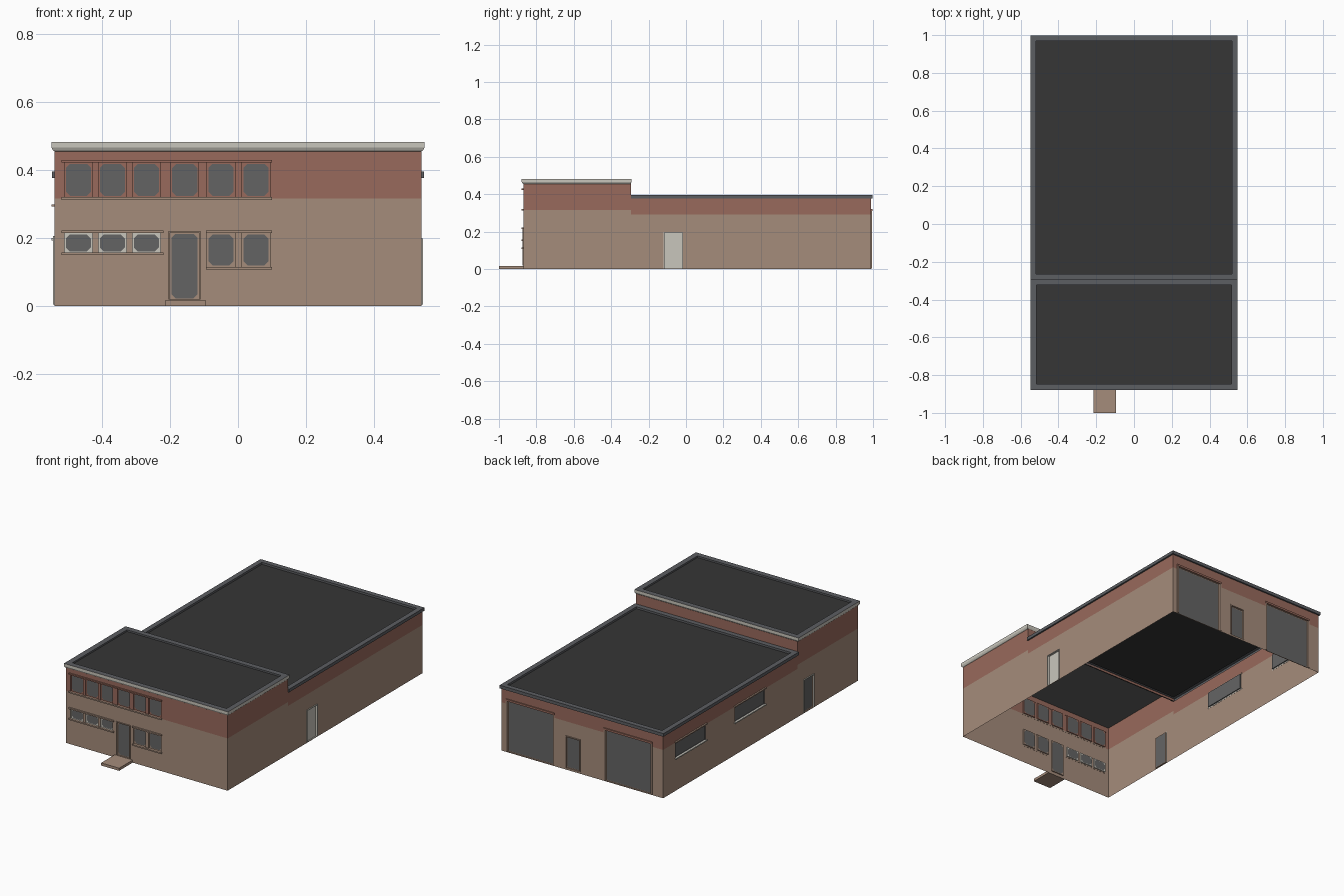
import bpy, bmesh
from mathutils import Vector

if "Cube" in bpy.data.objects:
    bpy.data.objects.remove(bpy.data.objects["Cube"])


def material(name, hexcode):
    m = bpy.data.materials.new(name)
    lin = []
    for i in (0, 2, 4):
        c = int(hexcode[i:i + 2], 16) / 255
        lin.append(c / 12.92 if c <= 0.04045 else ((c + 0.055) / 1.055) ** 2.4)
    m.diffuse_color = (*lin, 1)
    m.use_nodes = True
    m.node_tree.nodes["Principled BSDF"].inputs["Base Color"].default_value = m.diffuse_color
    return m


BEIGE = material("beige_plaster", "A58C7B")
RED = material("red_brick", "986A5C")
CREAM = material("cream_trim", "C9C6BC")
GREY = material("grey_glass_and_doors", "646464")
COPING = material("dark_grey_coping", "5C5E62")
ROOF = material("roof_felt", "363636")


def make(name, bm, mats):
    me = bpy.data.meshes.new(name)
    bm.to_mesh(me)
    bm.free()
    for m in mats:
        me.materials.append(m)
    ob = bpy.data.objects.new(name, me)
    bpy.context.collection.objects.link(ob)
    return ob


def box(name, x0, x1, y0, y1, z0, z1, mat):
    bm = bmesh.new()
    bmesh.ops.create_cube(bm, size=1)
    for v in bm.verts:
        v.co = Vector((x1 if v.co.x > 0 else x0, y1 if v.co.y > 0 else y0,
                       z1 if v.co.z > 0 else z0))
    return make(name, bm, [mat])


X, YF, YM, YB = 0.54, -0.87, -0.295, 0.99
# side: wall direction u and the point where u = 0 ; outward normal = (dy, -dx)
SIDES = {"front": ((1, 0), (0, YF)), "right": ((0, 1), (X, 0)),
         "back": ((-1, 0), (0, YB)), "left": ((0, -1), (-X, 0)),
         "middle": ((-1, 0), (0, YM))}


def placer(side):
    (dx, dy), (ox, oy) = SIDES[side]
    return lambda u, z, n=0.0: Vector((ox + dx * u + dy * n, oy + dy * u - dx * n, z))


def quad(bm, pts, index=0):
    f = bm.faces.new([bm.verts.new(p) for p in pts])
    f.material_index = index


# Sheet wall with rectangular openings (u0, u1, z0, z1), brick above the band height
def wall(name, side, u0, u1, z0, z1, band, holes=()):
    P = placer(side)
    us = sorted({u0, u1, *[h[0] for h in holes], *[h[1] for h in holes]})
    zs = sorted({z0, z1, max(band, z0), *[h[2] for h in holes], *[h[3] for h in holes]})
    bm = bmesh.new()
    for a, b in zip(us, us[1:]):
        for c, d in zip(zs, zs[1:]):
            mu, mz = (a + b) / 2, (c + d) / 2
            if any(h[0] < mu < h[1] and h[2] < mz < h[3] for h in holes):
                continue
            quad(bm, [P(a, c), P(b, c), P(b, d), P(a, d)], int(mz > band))
    bmesh.ops.remove_doubles(bm, verts=bm.verts, dist=1e-5)
    make(name, bm, [BEIGE, RED])


# Recessed opening: reveal, flat frame and a pane with cut corners
def opening(name, side, hole, frame, pane, m=0.004, cut=0.012, depth=0.007):
    P = placer(side)
    a, b, c, d = hole
    bm = bmesh.new()
    rect = [(a, c), (b, c), (b, d), (a, d)]
    for i in range(4):
        p, q = rect[i], rect[(i + 1) % 4]
        quad(bm, [P(*p), P(*q), P(*q, -depth), P(*p, -depth)])
    a2, b2, c2, d2 = a + m, b - m, c + m, d - m
    k = cut
    octo = [(a2, c2 + k), (a2 + k, c2), (b2 - k, c2), (b2, c2 + k),
            (b2, d2 - k), (b2 - k, d2), (a2 + k, d2), (a2, d2 - k)]
    quad(bm, [P(*p, -depth) for p in octo], 1)
    for i in range(4):
        o0, o1, o2 = octo[2 * i], octo[2 * i + 1], octo[(2 * i + 2) % 8]
        r, s = rect[i], rect[(i + 1) % 4]
        quad(bm, [P(*p, -depth) for p in (r, o1, o0)])
        quad(bm, [P(*p, -depth) for p in (r, s, o2, o1)])
    make(name, bm, [frame, pane])


# Bar lying on a wall, used for sills, lintels and door casings
def bar(name, side, u0, u1, z0, z1, mat, n=0.009):
    P = placer(side)
    p, q = P(u0, z0, -0.001), P(u1, z1, n)
    box(name, min(p.x, q.x), max(p.x, q.x), min(p.y, q.y), max(p.y, q.y), z0, z1, mat)


def casing(name, side, h, mat, w=0.008, n=0.005):
    bar(name + "_jamb_a", side, h[0] - w, h[0], h[2], h[3], mat, n)
    bar(name + "_jamb_b", side, h[1], h[1] + w, h[2], h[3], mat, n)
    bar(name + "_head", side, h[0] - w, h[1] + w, h[3], h[3] + w, mat, n)


# Openings on each side
def win(x, z0, z1):
    return (x - 0.041, x + 0.041, z0, z1)


upper = [win(x, 0.32, 0.422) for x in (-0.47, -0.37, -0.27, -0.157, -0.05, 0.053)]
lower_l = [win(x, 0.156, 0.214) for x in (-0.47, -0.37, -0.27)]
lower_r = [win(x, 0.115, 0.214) for x in (-0.05, 0.053)]
front_door = (-0.2, -0.115, 0.018, 0.216)
right_door = (-0.115, -0.02, 0.004, 0.195)
left_door = (0.355, 0.445, 0.004, 0.2)
left_wins = [(-0.87, -0.585, 0.2, 0.292), (-0.305, -0.02, 0.2, 0.292)]
garages = [(-0.5, -0.195, 0.004, 0.31), (0.155, 0.46, 0.004, 0.31)]
back_door = (-0.107, -0.02, 0.012, 0.2)

# Walls
FT, RT, FB, RB = 0.457, 0.378, 0.316, 0.292
wall("front_wall", "front", -X, X, 0, FT, FB, upper + lower_l + lower_r + [front_door])
wall("right_front_wall", "right", YF, YM, 0, FT, FB)
wall("right_rear_wall", "right", YM, YB, 0, RT, RB, [right_door])
wall("left_front_wall", "left", -YM, -YF, 0, FT, FB, [left_door])
wall("left_rear_wall", "left", -YB, -YM, 0, RT, RB, left_wins)
wall("back_wall", "back", -X, X, 0, RT, RB, garages + [back_door])
wall("step_up_wall", "middle", -X, X, RT, FT, FB)

# Windows and doors
for i, h in enumerate(upper):
    opening(f"upper_window_{i}", "front", h, RED, GREY)
for i, h in enumerate(lower_l + lower_r):
    opening(f"lower_window_{i}", "front", h, CREAM if i < 3 else BEIGE, GREY)
opening("front_door", "front", front_door, BEIGE, GREY)
opening("right_door", "right", right_door, CREAM, CREAM)
opening("left_door", "left", left_door, BEIGE, GREY, cut=0.004)
opening("back_door", "back", back_door, BEIGE, GREY, cut=0.004)
for i, h in enumerate(garages):
    opening(f"garage_door_{i}", "back", h, BEIGE, GREY, cut=0.003)
    bar(f"garage_lintel_{i}", "back", h[0] - 0.01, h[1] + 0.01, 0.31, 0.322, RED, 0.006)
    for s, u in enumerate((h[0] - 0.01, h[1])):
        bar(f"garage_jamb_{i}_{s}", "back", u, u + 0.01, 0.004, 0.31, BEIGE, 0.004)
for i, h in enumerate(left_wins):
    opening(f"left_window_{i}", "left", h, GREY, GREY, cut=0.004)
    bar(f"left_sill_{i}", "left", h[0] - 0.006, h[1] + 0.006, 0.193, 0.2, CREAM)
    bar(f"left_lintel_{i}", "left", h[0] - 0.006, h[1] + 0.006, 0.292, 0.299, BEIGE)
casing("right_door", "right", right_door, CREAM, 0.004)
casing("left_door", "left", left_door, CREAM, 0.005)
casing("back_door", "back", back_door, BEIGE, 0.006)
casing("front_door", "front", front_door, BEIGE, 0.005)

# Front sills and lintels
for name, u0, u1, z, mat in (("upper_lintel", -0.52, 0.1, 0.422, RED),
                             ("upper_sill", -0.52, 0.1, 0.312, BEIGE),
                             ("lower_left_lintel", -0.52, -0.22, 0.214, BEIGE),
                             ("lower_left_sill", -0.52, -0.22, 0.149, BEIGE),
                             ("lower_right_lintel", -0.095, 0.1, 0.214, BEIGE),
                             ("lower_right_sill", -0.095, 0.1, 0.107, BEIGE)):
    bar(name, "front", u0, u1, z, z + 0.008, mat)

# Entrance step
box("entrance_step", -0.215, -0.095, -1.0, YF, 0, 0.016, BEIGE)


# Parapet ring: profile of (outward offset, z, material) swept round a rectangle
def parapet(name, x, y0, y1, profile, mats):
    bm = bmesh.new()
    rings = [[bm.verts.new(p) for p in ((-x - o, y0 - o, z), (x + o, y0 - o, z),
                                        (x + o, y1 + o, z), (-x - o, y1 + o, z))]
             for o, z, _ in profile]
    for (r, s), (_, _, mi) in zip(zip(rings, rings[1:]), profile):
        for i in range(4):
            j = (i + 1) % 4
            bm.faces.new((r[i], r[j], s[j], s[i])).material_index = mi
    bm.faces.new(rings[-1]).material_index = len(mats) - 1
    make(name, bm, mats)


# Front cornice with roof, and lower rear coping with roof
parapet("front_cornice_and_roof", X, YF, YM - 0.005,
        [(0, 0.455, 0), (0.005, 0.458, 0), (0.009, 0.466, 0), (0.009, 0.482, 1),
         (-0.024, 0.482, 1), (-0.024, 0.472, 1)], [CREAM, COPING, ROOF])
parapet("rear_coping_and_roof", X, YM + 0.008, YB,
        [(0, 0.376, 0), (0.008, 0.377, 0), (0.008, 0.396, 0),
         (-0.022, 0.396, 0), (-0.022, 0.384, 0)], [COPING, ROOF])

# Ceiling under the front roof
bm = bmesh.new()
quad(bm, [(-X, YF, 0.456), (-X, YM, 0.456), (X, YM, 0.456), (X, YF, 0.456)])
make("front_ceiling", bm, [GREY])
